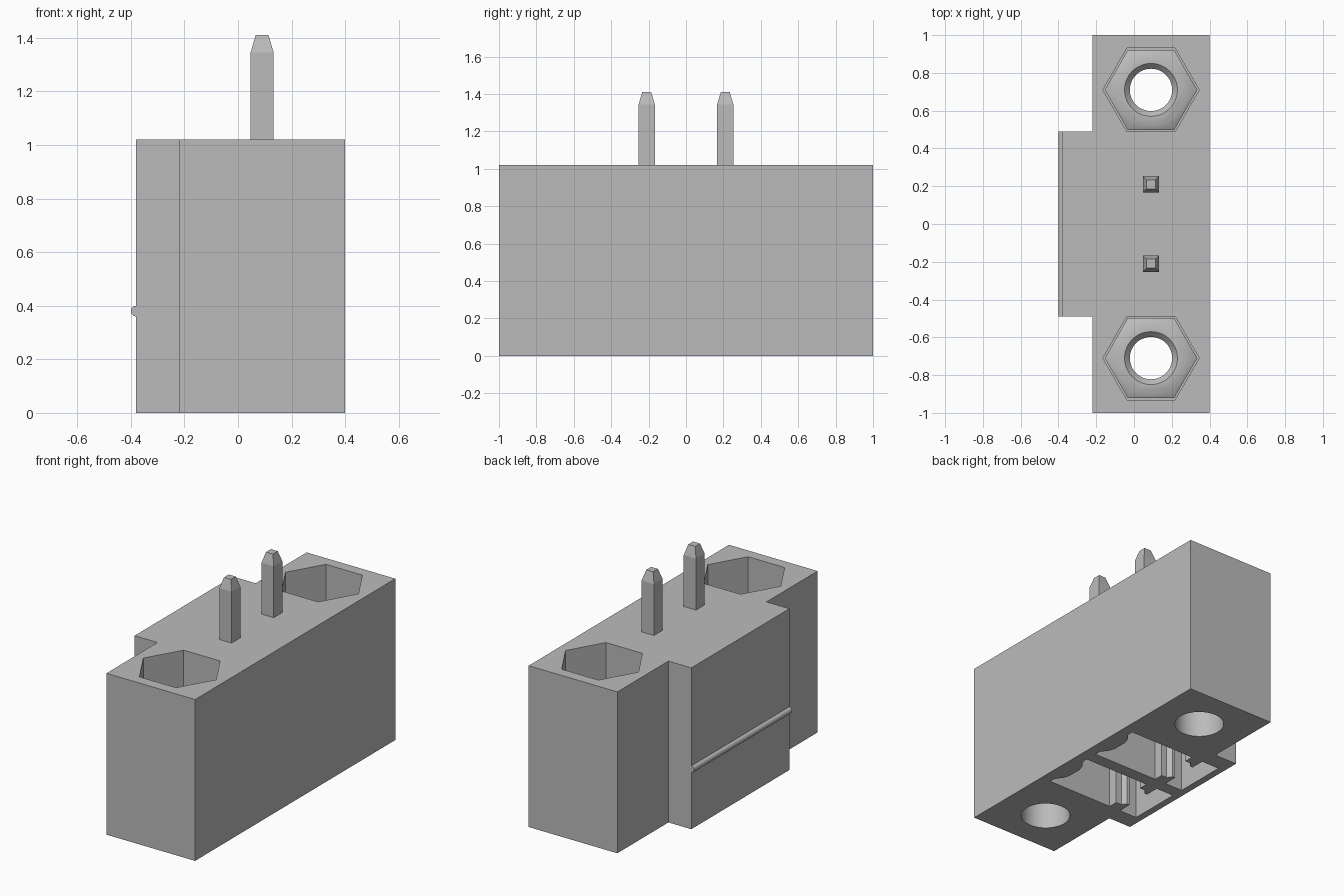
import bpy, bmesh, math
from mathutils import Matrix

cube = bpy.data.objects.get("Cube")
if cube:
    bpy.data.objects.remove(cube, do_unlink=True)

grey = bpy.data.materials.new("plain grey")
grey.use_nodes = True
colour = (0.5, 0.5, 0.5, 1)
grey.diffuse_color = colour
grey.node_tree.nodes["Principled BSDF"].inputs["Base Color"].default_value = colour


def finish(name, bm):
    bmesh.ops.recalc_face_normals(bm, faces=bm.faces)
    mesh = bpy.data.meshes.new(name)
    bm.to_mesh(mesh)
    bm.free()
    mesh.materials.append(grey)
    obj = bpy.data.objects.new(name, mesh)
    bpy.context.collection.objects.link(obj)
    return obj


def loft(name, rings):
    """Solid skinned through closed rings of equal point count."""
    bm = bmesh.new()
    loops = [[bm.verts.new(p) for p in ring] for ring in rings]
    n = len(loops[0])
    for a, b in zip(loops, loops[1:]):
        for i in range(n):
            j = (i + 1) % n
            bm.faces.new((a[i], a[j], b[j], b[i]))
    bm.faces.new(loops[0][::-1])
    bm.faces.new(loops[-1])
    return finish(name, bm)


def prism(name, outline, z0, z1):
    return loft(name, [[(x, y, z) for x, y in outline] for z in (z0, z1)])


def turned(name, x, y, profile, sides=48):
    """Stack of regular polygons given as (radius, height)."""
    turn = [2 * math.pi * i / sides for i in range(sides)]
    return loft(name, [[(x + r * math.cos(t), y + r * math.sin(t), z) for t in turn]
                       for r, z in profile])


def combine(obj, tool, operation="DIFFERENCE"):
    mod = obj.modifiers.new("shape", "BOOLEAN")
    mod.object, mod.operation, mod.solver = tool, operation, "EXACT"
    bpy.context.view_layer.objects.active = obj
    bpy.ops.object.modifier_apply(modifier=mod.name)
    bpy.data.objects.remove(tool, do_unlink=True)


def smooth(obj):
    bpy.ops.object.select_all(action="DESELECT")
    obj.select_set(True)
    bpy.context.view_layer.objects.active = obj
    bpy.ops.object.shade_smooth_by_angle(angle=math.radians(30))


HEIGHT = 1.02
AXIS = 0.09      # common x of pins and screw holes
SCREW_Y = 0.71
PIN_Y = 0.21
SEAT = 0.45      # floor of the nut pockets

# Housing with the raised block on one long side
half = [(0.4, 1), (-0.22, 1), (-0.22, 0.49), (-0.38, 0.49)]
housing = prism("housing", half + [(x, -y) for x, y in reversed(half)], 0, HEIGHT)

# Contact chamber outline: wavy wall, wide chamber, neck, keyed slot
side = [(0.285, 0.05), (0.3, 0.09), (0.33, 0.13), (0.335, 0.17), (-0.13, 0.17),
        (-0.13, 0.11), (-0.17, 0.11), (-0.19, 0.08), (-0.21, 0.08), (-0.21, 0.17),
        (-0.335, 0.17)]
chamber = side + [(x, -y) for x, y in reversed(side)]

for s in (-1, 1):
    combine(housing, prism("chamber_cutter", [(x, y + s * PIN_Y) for x, y in chamber],
                           -0.1, 0.8))
    combine(housing, turned("hole_cutter", AXIS, s * SCREW_Y, [(0.145, -0.1), (0.145, 0.6)]))
    combine(housing, turned("pocket_cutter", AXIS, s * SCREW_Y,
                            [(0.255, SEAT), (0.255, HEIGHT + 0.1)], 6))
smooth(housing)

# Rounded latch ridge along the raised block
bm = bmesh.new()
bmesh.ops.create_cone(bm, cap_ends=True, segments=24, radius1=0.02, radius2=0.02, depth=0.98,
                      matrix=Matrix.Translation((-0.38, 0, 0.38))
                      @ Matrix.Rotation(math.pi / 2, 4, "X"))
smooth(finish("latch_ridge", bm))

for s, label in ((-1, "front"), (1, "back")):
    # Square contact pin with a tapered tip
    levels = [(0.024, 0.25), (0.043, 0.31), (0.043, 1.345), (0.024, 1.41)]
    corners = [(1, 1), (-1, 1), (-1, -1), (1, -1)]
    loft(label + "_pin", [[(AXIS + w * a, s * PIN_Y + w * b, z) for a, b in corners]
                          for w, z in levels])

    # Captive hex nut with chamfered corners and countersunk bore
    y, top = s * SCREW_Y, SEAT + 0.2
    nut = turned(label + "_nut", AXIS, y, [(0.245, SEAT), (0.245, top)], 6)
    combine(nut, turned("chamfer_tool", AXIS, y,
                        [(0.26, SEAT - 0.1), (0.26, top - 0.04), (0.19, top), (0.19, top + 0.1)]),
            "INTERSECT")
    combine(nut, turned("bore_tool", AXIS, y,
                        [(0.14, SEAT - 0.05), (0.14, SEAT), (0.112, SEAT + 0.03),
                         (0.112, top - 0.03), (0.14, top), (0.14, top + 0.05)]))
    smooth(nut)
